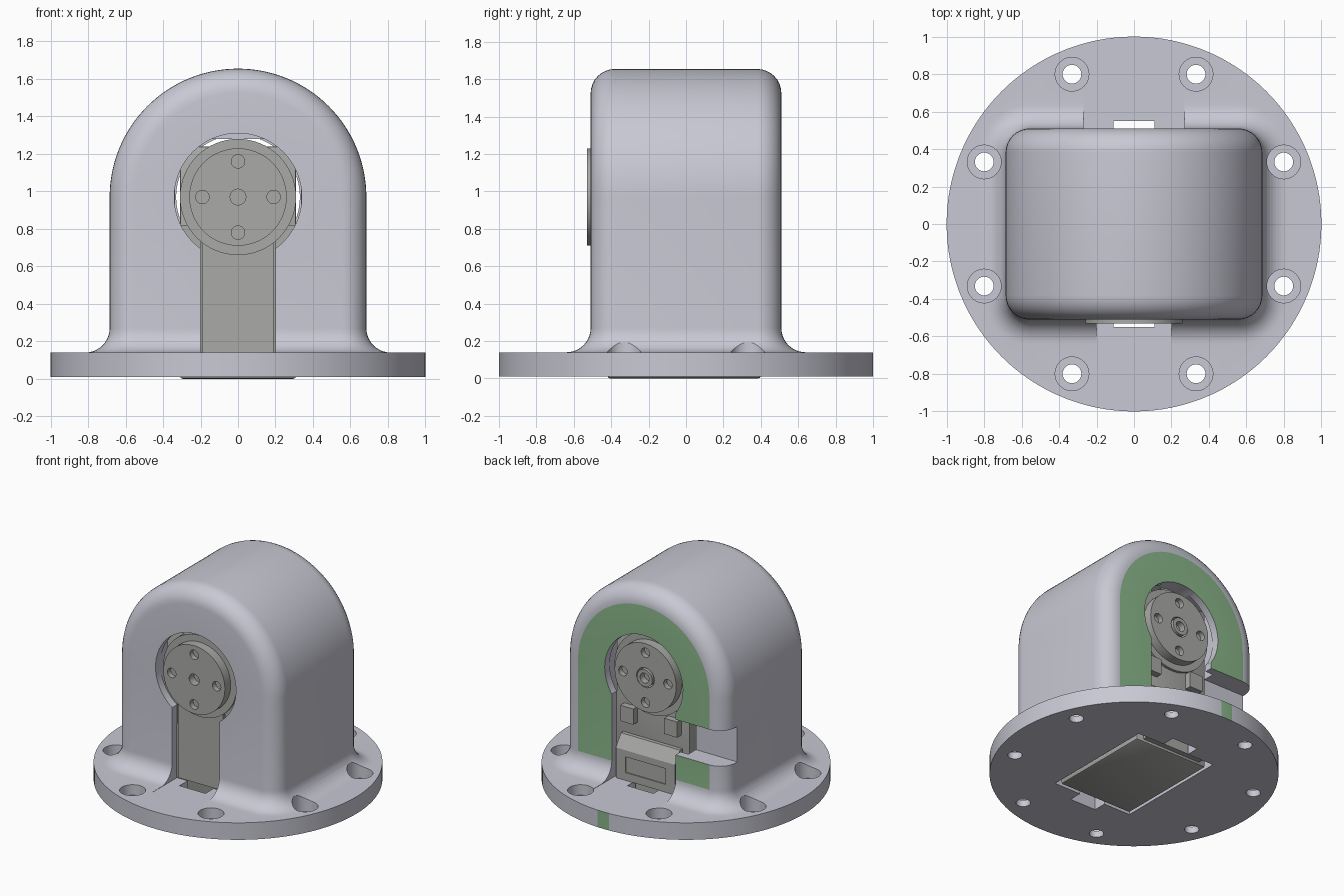
import bpy, bmesh, math
from mathutils import Matrix, Vector
from math import sin, cos, pi

if "Cube" in bpy.data.objects:
    bpy.data.objects.remove(bpy.data.objects["Cube"])

AX = 0.97      # height of the shaft axis
W, D, R = 0.685, 0.51, 0.13   # housing half width, half depth, fillet radius


def material(name, c):
    m = bpy.data.materials.new(name)
    m.diffuse_color = (*c, 1)
    m.use_nodes = True
    m.node_tree.nodes["Principled BSDF"].inputs["Base Color"].default_value = m.diffuse_color
    return m


shell_mat = material("shell_grey", (0.58, 0.58, 0.66))
green_mat = material("back_green", (0.25, 0.46, 0.25))
servo_mat = material("servo_grey", (0.40, 0.40, 0.39))


def finish(bm, name, mat=None):
    bmesh.ops.recalc_face_normals(bm, faces=bm.faces)
    me = bpy.data.meshes.new(name)
    bm.to_mesh(me)
    bm.free()
    ob = bpy.data.objects.new(name, me)
    bpy.context.collection.objects.link(ob)
    if mat:
        me.materials.append(mat)
    return ob


def box(name, x0, x1, y0, y1, z0, z1, mat=None, bevel=0):
    bm = bmesh.new()
    size = Matrix.Diagonal((x1 - x0, y1 - y0, z1 - z0, 1))
    mid = Matrix.Translation(((x0 + x1) / 2, (y0 + y1) / 2, (z0 + z1) / 2))
    bmesh.ops.create_cube(bm, size=1, matrix=mid @ size)
    if bevel:
        bmesh.ops.bevel(bm, geom=bm.edges[:], offset=bevel, segments=2,
                        profile=0.5, affect='EDGES')
    return finish(bm, name, mat)


def cyl(name, r, a, b, axis='Y', at=(0, AX), mat=None, seg=64):
    """Cylinder from a to b along Y (at = x, z) or Z (at = x, y)."""
    bm = bmesh.new()
    m = (a + b) / 2
    if axis == 'Y':
        mx = Matrix.Translation((at[0], m, at[1])) @ Matrix.Rotation(pi / 2, 4, 'X')
    else:
        mx = Matrix.Translation((at[0], at[1], m))
    bmesh.ops.create_cone(bm, cap_ends=True, segments=seg, radius1=r, radius2=r,
                          depth=b - a, matrix=mx)
    return finish(bm, name, mat)


def boolean(ob, tools, op='DIFFERENCE'):
    bpy.context.view_layer.objects.active = ob
    for t in tools:
        md = ob.modifiers.new("cut", 'BOOLEAN')
        md.operation, md.object, md.solver = op, t, 'EXACT'
        bpy.ops.object.modifier_apply(modifier=md.name)
        bpy.data.objects.remove(t, do_unlink=True)


def smooth(ob):
    bpy.ops.object.select_all(action='DESELECT')
    ob.select_set(True)
    bpy.context.view_layer.objects.active = ob
    bpy.ops.object.shade_smooth_by_angle(angle=math.radians(25))


# Housing: half cross-section swept up the right side, over the arch and down the left
def half_profile(o):
    r, a, b = R + o, W + o, D + o
    q = [i * pi / 16 for i in range(9)]
    return ([(0, -b)] + [(a - r + r * sin(t), -(b - r) - r * cos(t)) for t in q]
            + [(a - r + r * cos(t), b - r + r * sin(t)) for t in q] + [(0, b)])


leg = [(R, 0.07)] + [(R - R * sin(t), 0.14 + R - R * cos(t))
                     for t in (i * pi / 20 for i in range(11))]
stations = ([(o, z, 0) for o, z in leg] + [(0, AX, i * pi / 64) for i in range(65)]
            + [(o, z, pi) for o, z in reversed(leg)])
bm = bmesh.new()
prev = None
for o, z, th in stations:
    ring = [bm.verts.new((p * cos(th), y, z + p * sin(th))) for p, y in half_profile(o)]
    if prev:
        for i in range(len(ring) - 1):
            bm.faces.new((prev[i], prev[i + 1], ring[i + 1], ring[i]))
    prev = ring
bmesh.ops.remove_doubles(bm, verts=bm.verts, dist=1e-5)
bmesh.ops.holes_fill(bm, edges=[e for e in bm.edges if e.is_boundary], sides=0)
housing = finish(bm, "housing", shell_mat)

# Round flange joined to the housing
boolean(housing, [cyl("flange", 1.0, 0.01, 0.14, 'Z', (0, 0), seg=128)], 'UNION')

# Cavity, shaft windows, front and back slots, floor tabs, cable notch
cuts = [
    box("cavity", -.335, .335, -.45, .45, -.1, 1.28),
    cyl("front_window", .34, -.7, -.4, seg=96),
    cyl("back_window", .33, .4, .7, seg=96),
    box("front_slot", -.20, .20, -.75, -.4, .138, AX),
    box("back_slot", -.27, .27, .4, .75, .138, AX),
    box("floor_tabs", -.11, .11, -.55, .55, -.1, .3),
    box("cable_notch", -.8, -.2, .36, .7, .46, .73),
]
# Counterbored screw holes
for k in range(8):
    a = pi / 8 + k * pi / 4
    at = (0.865 * cos(a), 0.865 * sin(a))
    cuts += [cyl("bore", .05, -.1, .3, 'Z', at, seg=32),
             cyl("counterbore", .09, .06, .45, 'Z', at, seg=40)]
boolean(housing, cuts)

# Green flat back face
housing.data.materials.clear()
housing.data.materials.append(shell_mat)
housing.data.materials.append(green_mat)
for p in housing.data.polygons:
    p.material_index = int(p.normal.y > 0.999 and p.center.y > D - 0.005)
smooth(housing)

# Servo body with front plate and shoulders
smooth(box("servo_body", -.31, .31, -.42, .40, 0, 1.24, servo_mat, .015))
box("servo_front_plate", -.19, .19, -.45, -.41, .14, .78, servo_mat)
for s, side in ((-1, "left"), (1, "right")):
    x = sorted((s * .20, s * .31))
    box(f"servo_shoulder_{side}", *x, -.445, -.41, .55, .82, servo_mat)
    x = sorted((s * .13, s * .24))
    box(f"cable_socket_{side}", *x, .39, .45, .56, .68, servo_mat)

# Lower rear cover with sloping top
bm = bmesh.new()
side = [(.39, .02), (.44, .02), (.44, .14), (.49, .14), (.49, .37), (.43, .46), (.39, .46)]
f = bm.faces.new([bm.verts.new((-.25, y, z)) for y, z in side])
ext = bmesh.ops.extrude_face_region(bm, geom=[f])
bmesh.ops.translate(bm, vec=Vector((.5, 0, 0)),
                    verts=[v for v in ext["geom"] if isinstance(v, bmesh.types.BMVert)])
rear = finish(bm, "servo_rear_cover", servo_mat)
boolean(rear, [box("panel", -.17, .17, .482, .6, .2, .32)])

# Bosses and horns, front and back
for s, side, face in ((-1, "front", .53), (1, "back", .49)):
    def span(a, b):
        return sorted((s * a, s * b))
    smooth(cyl(f"{side}_boss", .31, *span(.38, face - .07), mat=servo_mat))
    horn = cyl(f"{side}_horn", .26, *span(face - .08, face), mat=servo_mat)
    holes = [cyl("pin", .036, *span(face - .04, face + .1), seg=24,
                 at=(.19 * cos(k * pi / 2), AX + .19 * sin(k * pi / 2))) for k in range(4)]
    holes.append(cyl("centre", .042 if s < 0 else .075, *span(face - .06, face + .1), seg=32))
    boolean(horn, holes)
    smooth(horn)

# Shaft hub in the back horn
hub = cyl("back_hub", .065, .42, .50, mat=servo_mat, seg=32)
boolean(hub, [cyl("hub_hole", .038, .45, .6, seg=24)])
smooth(hub)
